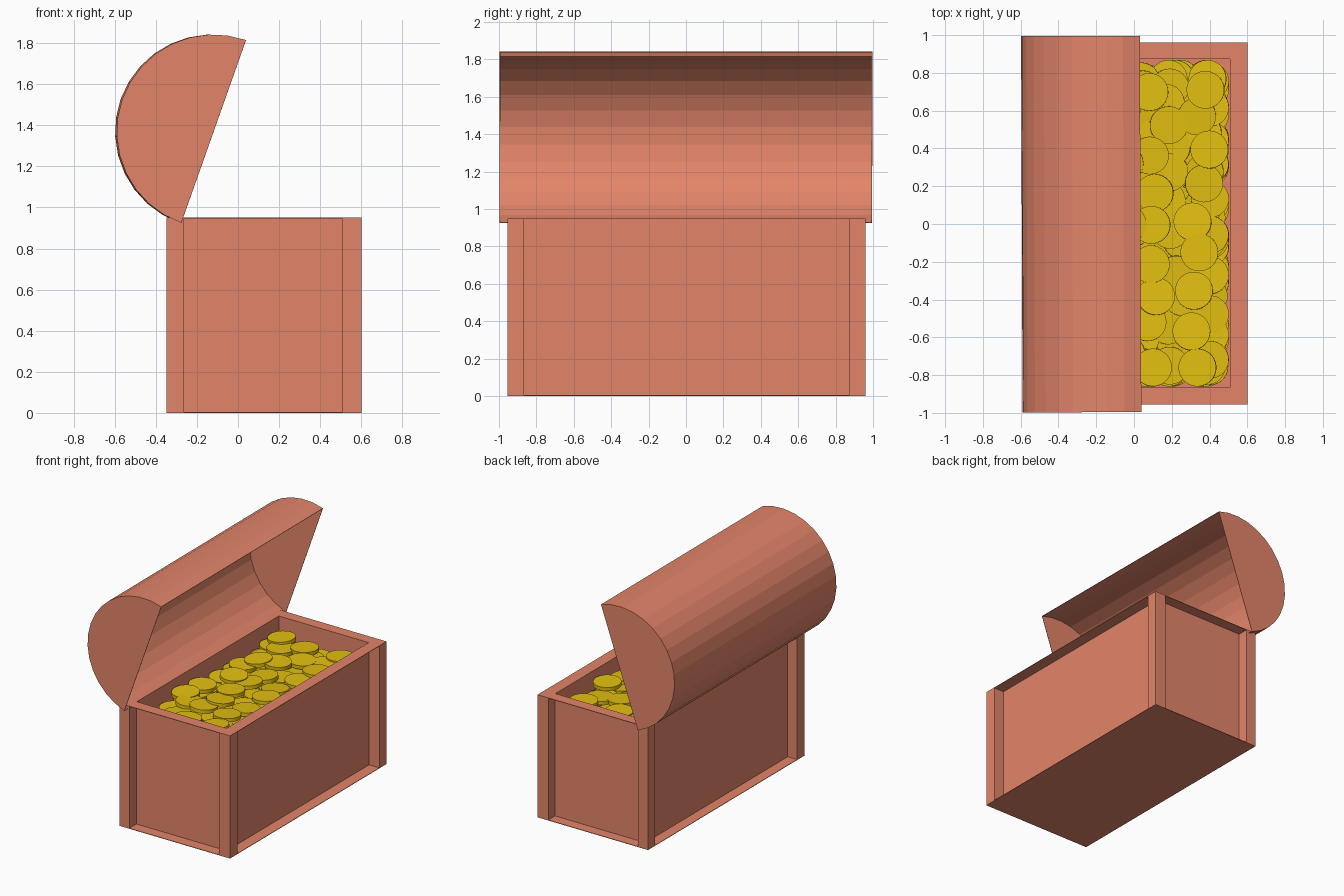
import bpy, bmesh, math, random
from mathutils import Matrix, Vector, Euler

if "Cube" in bpy.data.objects:
    bpy.data.objects.remove(bpy.data.objects["Cube"])

random.seed(7)


def material(name, rgb):
    m = bpy.data.materials.new(name)
    m.diffuse_color = (*rgb, 1)
    m.use_nodes = True
    m.node_tree.nodes["Principled BSDF"].inputs["Base Color"].default_value = m.diffuse_color
    return m


WOOD = material("terracotta wood", (0.768, 0.235, 0.142))
GOLD = material("gold", (0.768, 0.522, 0.0052))


def finish(name, bm, mat):
    me = bpy.data.meshes.new(name)
    bm.to_mesh(me)
    bm.free()
    me.materials.append(mat)
    ob = bpy.data.objects.new(name, me)
    bpy.context.collection.objects.link(ob)
    return ob


def box(name, lo, hi):
    lo, hi = Vector(lo), Vector(hi)
    bm = bmesh.new()
    bmesh.ops.create_cube(bm, size=1, matrix=Matrix.Translation((lo + hi) / 2)
                          @ Matrix.Diagonal((*(hi - lo), 1)))
    return finish(name, bm, WOOD)


# Chest body limits: outer and inner rectangles, height, sheet thickness
X0, X1, Y0, Y1 = -0.347, 0.60, -0.955, 0.96
x0, x1, y0, y1 = -0.262, 0.508, -0.865, 0.873
H, T = 0.95, 0.004

# Floor sheet
box("floor", (X0, Y0, 0), (X1, Y1, T))

# Corner posts
for i, (a, b) in enumerate(((X0, x0), (x1, X1))):
    for j, (c, d) in enumerate(((Y0, y0), (y1, Y1))):
        box(f"corner_post_{i}{j}", (a, c, 0), (b, d, H))

# Recessed thin walls
box("left_wall", (x0 - T, y0, 0), (x0, y1, H))
box("right_wall", (x1, y0, 0), (x1 + T, y1, H))
box("front_wall", (x0, y0 - T, 0), (x1, y0, H))
box("back_wall", (x0, y1, 0), (x1, y1 + T, H))

# Thin top rim bridging the posts
box("left_rim", (X0, y0, H - T), (x0, y1, H))
box("right_rim", (x1, y0, H - T), (X1, y1, H))
box("front_rim", (x0, Y0, H - T), (x1, y0, H))
box("back_rim", (x0, y1, H - T), (x1, Y1, H))

# Half-barrel lid: open shell with closed ends, tilted back
R, N, L = 0.472, 16, 0.996
tilt = math.atan2(0.89, 0.315)
bm = bmesh.new()
rings = []
for y in (-L, L):
    rings.append([bm.verts.new((R * math.cos(tilt + math.pi * k / N), y,
                                R * math.sin(tilt + math.pi * k / N)))
                  for k in range(N + 1)])
for k in range(N):
    bm.faces.new((rings[0][k], rings[0][k + 1], rings[1][k + 1], rings[1][k]))
for r in rings:
    bm.faces.new(r)
bmesh.ops.recalc_face_normals(bm, faces=bm.faces)
# make normals point away from the barrel
bm.faces.ensure_lookup_table()
f = bm.faces[N // 2]
if f.normal.dot(f.calc_center_median()) < 0:
    bmesh.ops.reverse_faces(bm, faces=bm.faces)
lid = finish("lid", bm, WOOD)
lid.location = (-0.1225, 0, 1.37)
lid.rotation_euler.z = 0.004
sol = lid.modifiers.new("shell", "SOLIDIFY")
sol.thickness = 0.004
sol.offset = -1

# Coin heap: jittered overlapping layers, loosely scattered at the top
bm = bmesh.new()


def coin(x, y, z, lean):
    rot = Euler((random.uniform(-lean, lean), random.uniform(-lean, lean),
                 random.uniform(0, 6))).to_matrix().to_4x4()
    x = min(max(x, -0.155), 0.402)
    y = min(max(y, -0.76), 0.768)
    bmesh.ops.create_cone(bm, cap_ends=True, segments=32, radius1=0.1, radius2=0.1,
                          depth=0.028, matrix=Matrix.Translation((x, y, z)) @ rot)


for layer in range(5):
    for i in range(4):
        for j in range(10):
            coin(-0.155 + i * 0.186 + random.uniform(-0.05, 0.05),
                 -0.76 + j * 0.17 + random.uniform(-0.06, 0.06),
                 0.68 + layer * 0.034 + random.uniform(-0.012, 0.012), 0.06)
for i in range(3):
    for j in range(9):
        coin(-0.1 + i * 0.23 + random.uniform(-0.07, 0.07),
             -0.74 + j * 0.185 + random.uniform(-0.06, 0.06),
             random.uniform(0.845, 0.885), 0.08)
finish("coins", bm, GOLD)
